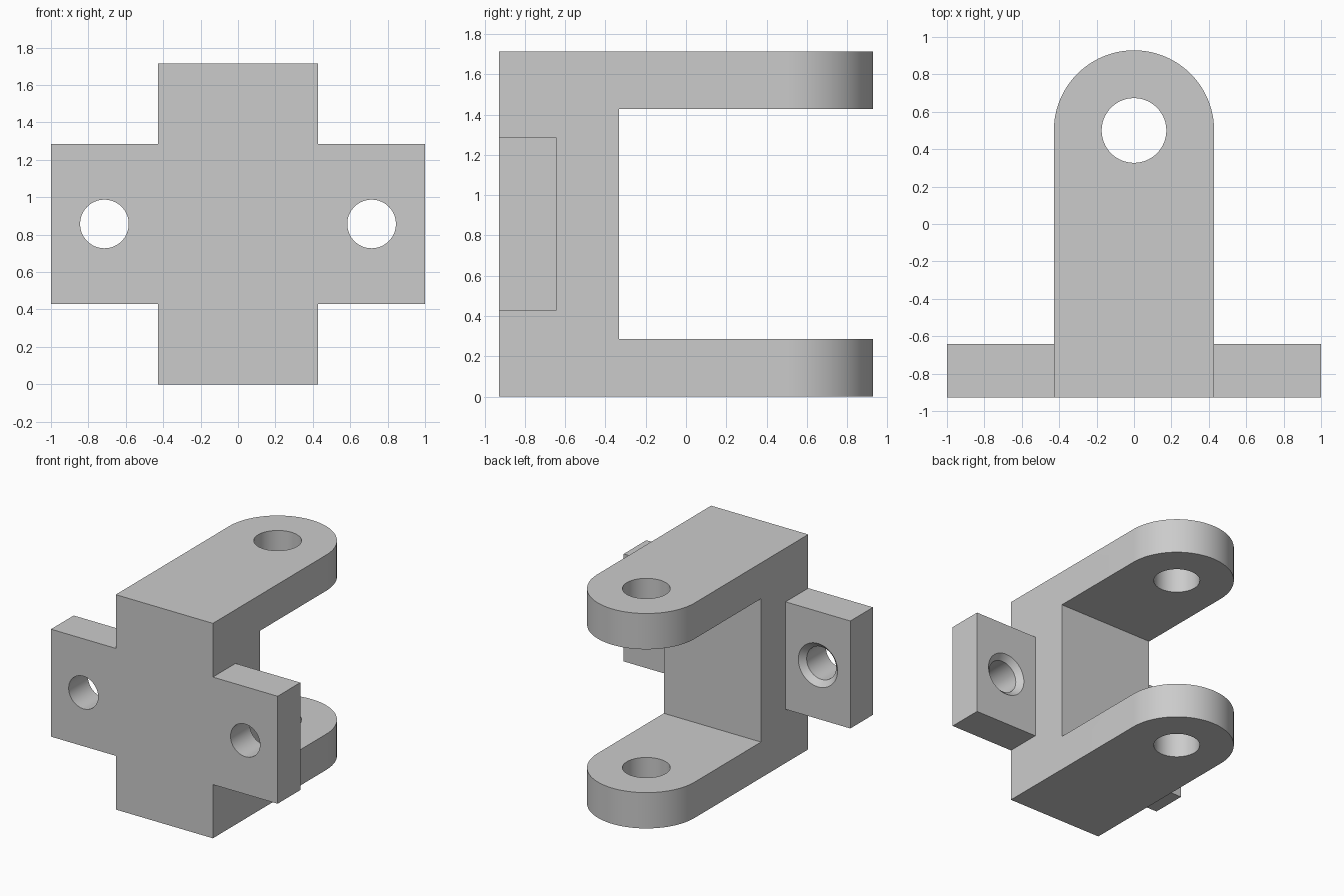
import bpy, bmesh, math
from mathutils import Matrix

if "Cube" in bpy.data.objects:
    bpy.data.objects.remove(bpy.data.objects["Cube"], do_unlink=True)

# Overall proportions
U = 1 / 7
HALF_W = 3 * U            # half width of the clevis body
FRONT = -6.5 * U
HEIGHT = 12 * U
EAR = 2 * U               # ear and flange thickness
PIVOT_Y = 3.5 * U

grey = bpy.data.materials.new("plain grey")
grey.use_nodes = True
colour = (0.6, 0.6, 0.6, 1)
grey.diffuse_color = colour
grey.node_tree.nodes["Principled BSDF"].inputs["Base Color"].default_value = colour


def finish(name, bm):
    bmesh.ops.recalc_face_normals(bm, faces=bm.faces)
    mesh = bpy.data.meshes.new(name)
    bm.to_mesh(mesh)
    bm.free()
    mesh.materials.append(grey)
    ob = bpy.data.objects.new(name, mesh)
    bpy.context.collection.objects.link(ob)
    return ob


def prism(name, outline, height):
    bm = bmesh.new()
    face = bm.faces.new([bm.verts.new((x, y, 0)) for x, y in outline])
    top = bmesh.ops.extrude_face_region(bm, geom=[face])["geom"]
    bmesh.ops.translate(bm, vec=(0, 0, height),
                        verts=[v for v in top if isinstance(v, bmesh.types.BMVert)])
    return finish(name, bm)


def box(name, lo, hi):
    bm = bmesh.new()
    bmesh.ops.create_cube(bm, size=1)
    for v in bm.verts:
        v.co = [lo[i] if v.co[i] < 0 else hi[i] for i in range(3)]
    return finish(name, bm)


def lathe(name, profile, matrix, sides=64):
    """Closed solid of revolution around z from (radius, z) pairs."""
    bm = bmesh.new()
    rings = [[bm.verts.new((r * math.cos(math.tau * i / sides),
                            r * math.sin(math.tau * i / sides), z))
              for i in range(sides)] for r, z in profile]
    for a, b in zip(rings, rings[1:]):
        for i in range(sides):
            j = (i + 1) % sides
            bm.faces.new((a[i], a[j], b[j], b[i]))
    bm.faces.new(rings[0])
    bm.faces.new(rings[-1])
    bm.transform(matrix)
    return finish(name, bm)


def combine(target, tool, operation):
    mod = target.modifiers.new(tool.name, 'BOOLEAN')
    mod.object, mod.operation, mod.solver = tool, operation, 'EXACT'
    bpy.context.view_layer.objects.active = target
    bpy.ops.object.modifier_apply(modifier=mod.name)
    bpy.data.objects.remove(tool, do_unlink=True)


# Round-ended body
arc = [(HALF_W * math.cos(math.pi * i / 48), PIVOT_Y + HALF_W * math.sin(math.pi * i / 48))
       for i in range(49)]
clevis = prism("clevis_bracket", [(-HALF_W, FRONT), (HALF_W, FRONT)] + arc, HEIGHT)

# Slot between the two ears, and the pin hole through them
combine(clevis, box("slot", (-1, -0.333, EAR), (1, 2, HEIGHT - EAR)), 'DIFFERENCE')
combine(clevis, lathe("pin_hole", [(0.173, -1), (0.173, 3)],
                      Matrix.Translation((0, PIVOT_Y, 0))), 'DIFFERENCE')

# Mounting flange on both sides, flush with the front
combine(clevis, box("flange", (-1, FRONT, 3 * U), (1, FRONT + EAR, 9 * U)), 'UNION')

# Screw holes, countersunk at the rear of the flange
for side in (-1, 1):
    place = Matrix.Translation((side * 5 * U, FRONT, 6 * U)) @ Matrix.Rotation(-math.pi / 2, 4, 'X')
    profile = [(0.13, -0.2), (0.13, EAR - 0.043), (0.173, EAR), (0.173, EAR + 0.1)]
    combine(clevis, lathe("screw_hole", profile, place), 'DIFFERENCE')

# Merge coplanar faces, then smooth the round surfaces only
bm = bmesh.new()
bm.from_mesh(clevis.data)
bmesh.ops.remove_doubles(bm, verts=bm.verts, dist=0.0001)
bmesh.ops.dissolve_limit(bm, angle_limit=math.radians(0.5), verts=bm.verts, edges=bm.edges)
bm.to_mesh(clevis.data)
bm.free()
bpy.ops.object.select_all(action='DESELECT')
clevis.select_set(True)
bpy.context.view_layer.objects.active = clevis
bpy.ops.object.shade_smooth_by_angle(angle=math.radians(30))
